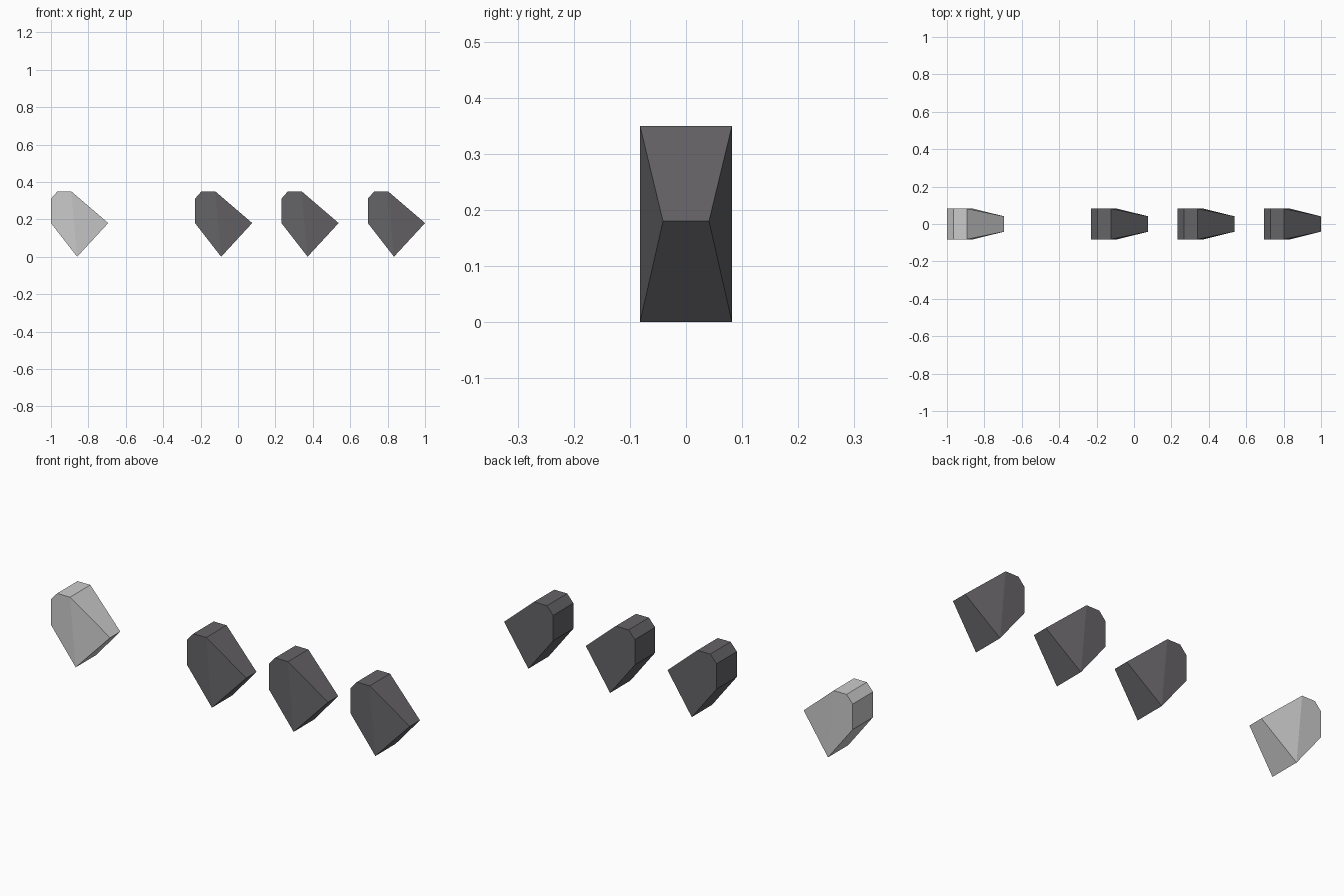
import bpy, bmesh

if "Cube" in bpy.data.objects:
    bpy.data.objects.remove(bpy.data.objects["Cube"])

def material(name, rgb):
    m = bpy.data.materials.new(name)
    m.diffuse_color = (*rgb, 1)
    m.use_nodes = True
    m.node_tree.nodes["Principled BSDF"].inputs["Base Color"].default_value = m.diffuse_color
    return m

light = material("light grey", (0.60, 0.60, 0.60))
dark = material("dark grey", (0.13, 0.125, 0.135))

# Side outline (x, z, half width): back, top, narrow tip, bottom point
PROFILE = [(0, 0.18, 0.082), (0, 0.31, 0.082), (0.035, 0.35, 0.082),
           (0.108, 0.35, 0.082), (0.306, 0.18, 0.041), (0.14, 0, 0.082)]

def tooth(name, x0, mat):
    bm = bmesh.new()
    sides = [[bm.verts.new((x0 + x, s * w, z)) for x, z, w in PROFILE] for s in (-1, 1)]
    n = len(PROFILE)
    for v in sides:
        bm.faces.new((v[0], v[1], v[2], v[3], v[5]))  # flat cheek
        bm.faces.new((v[3], v[4], v[5]))              # cheek tapering to the tip
    a, b = sides
    for i in range(n):                                # rim around the outline
        j = (i + 1) % n
        bm.faces.new((a[i], a[j], b[j], b[i]))
    bmesh.ops.recalc_face_normals(bm, faces=bm.faces)
    me = bpy.data.meshes.new(name)
    bm.to_mesh(me)
    bm.free()
    me.materials.append(mat)
    bpy.context.collection.objects.link(bpy.data.objects.new(name, me))

# One pale block, then three evenly spaced dark ones
tooth("light_block", -1, light)
for i in range(3):
    tooth(f"dark_block_{i + 1}", -0.23 + 0.462 * i, dark)
